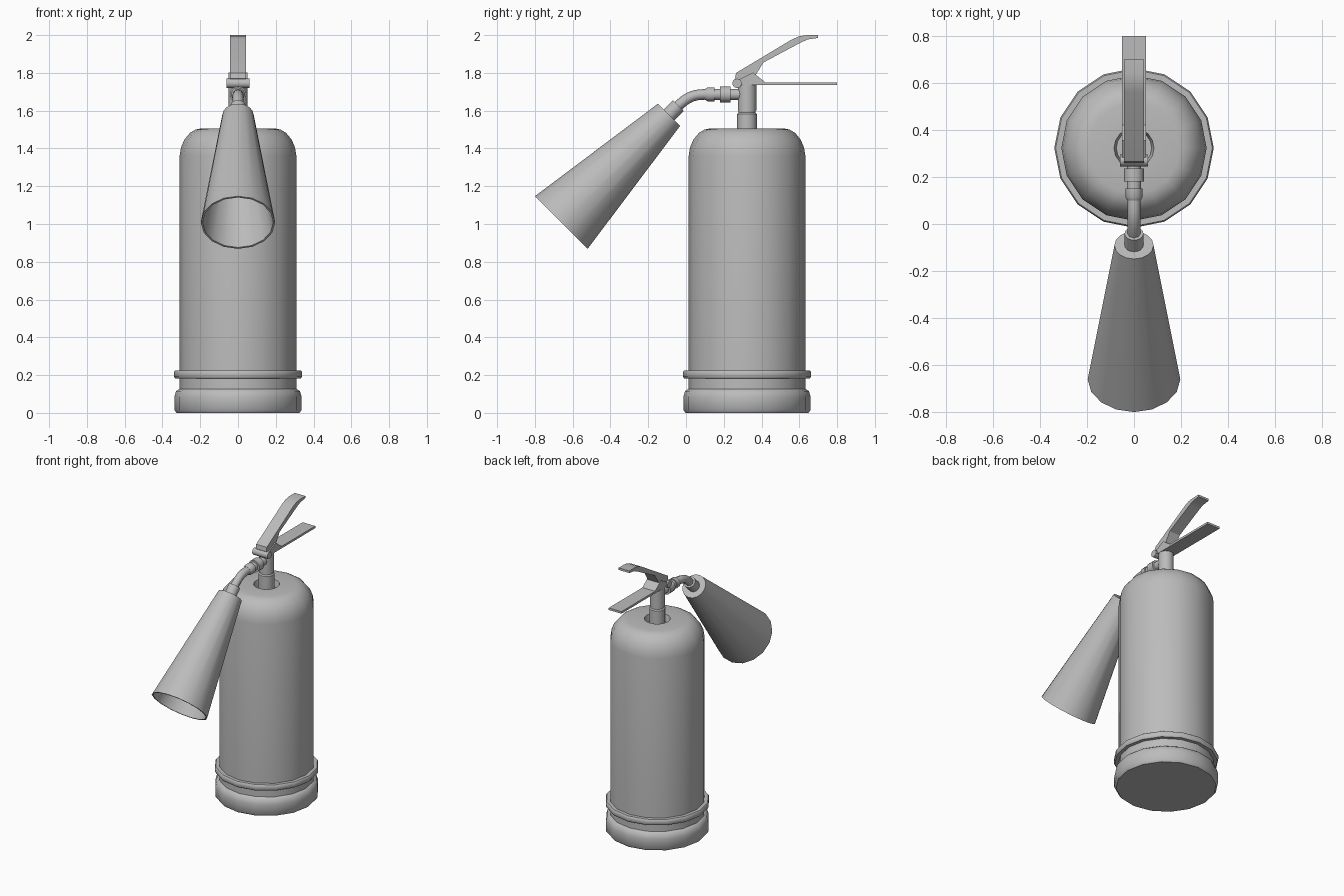
import bpy, bmesh, math
from mathutils import Vector

if "Cube" in bpy.data.objects:
    bpy.data.objects.remove(bpy.data.objects["Cube"])

grey = bpy.data.materials.new("plain grey")
grey.diffuse_color = (0.5, 0.5, 0.5, 1)
grey.use_nodes = True
grey.node_tree.nodes["Principled BSDF"].inputs["Base Color"].default_value = grey.diffuse_color
CY = 0.323  # y of the tank axis


def finish(name, bm, angle=40):
    bmesh.ops.recalc_face_normals(bm, faces=bm.faces)
    me = bpy.data.meshes.new(name)
    bm.to_mesh(me)
    bm.free()
    ob = bpy.data.objects.new(name, me)
    bpy.context.collection.objects.link(ob)
    me.materials.append(grey)
    bpy.ops.object.select_all(action='DESELECT')
    ob.select_set(True)
    bpy.context.view_layer.objects.active = ob
    bpy.ops.object.shade_smooth_by_angle(angle=math.radians(angle))
    return ob


def lathe(name, profile, origin, axis=(0, 0, 1), sides=16):
    """Revolve (radius, height) points around an axis and cap both ends."""
    bm = bmesh.new()
    rot = Vector((0, 0, 1)).rotation_difference(Vector(axis)).to_matrix()
    rings = []
    for r, h in profile:
        rings.append([bm.verts.new(Vector(origin) + rot @ Vector(
            (r * math.cos(math.tau * i / sides), r * math.sin(math.tau * i / sides), h)))
            for i in range(sides)])
    for a, b in zip(rings, rings[1:]):
        for i in range(sides):
            j = (i + 1) % sides
            bm.faces.new((a[i], a[j], b[j], b[i]))
    bm.faces.new(rings[0])
    bm.faces.new(rings[-1])
    return finish(name, bm)


def plate(name, outline, half_width):
    """Extrude a (y, z) outline across x."""
    bm = bmesh.new()
    face = bm.faces.new([bm.verts.new((-half_width, y, z)) for y, z in outline])
    new = bmesh.ops.extrude_face_region(bm, geom=[face])["geom"]
    bmesh.ops.translate(bm, vec=(2 * half_width, 0, 0),
                        verts=[v for v in new if isinstance(v, bmesh.types.BMVert)])
    return finish(name, bm, 25)


# Tank with rounded shoulder and recessed neck opening
lathe("tank", [(0.309, 0.08), (0.309, 1.36), (0.302, 1.405), (0.284, 1.447),
               (0.255, 1.482), (0.225, 1.5), (0.195, 1.506), (0.085, 1.506),
               (0.075, 1.46)], (0, CY, 0))
# Foot and band around the bottom
lathe("foot", [(0.325, 0), (0.337, 0.015), (0.337, 0.085), (0.328, 0.115),
               (0.305, 0.13)], (0, CY, 0))
lathe("band", [(0.3, 0.183), (0.333, 0.183), (0.339, 0.191), (0.339, 0.216),
               (0.333, 0.224), (0.3, 0.224)], (0, CY, 0))
# Neck and valve body
lathe("neck", [(0.052, 1.44), (0.052, 1.582), (0.045, 1.59), (0.045, 1.6),
               (0.049, 1.6), (0.049, 1.74)], (0, CY, 0))

# Handles and their hinge
plate("lower_handle", [(0.275, 1.735), (0.262, 1.755), (0.355, 1.802), (0.42, 1.75),
                       (0.8, 1.75), (0.8, 1.735)], 0.05)
plate("upper_lever", [(0.275, 1.755), (0.26, 1.77), (0.265, 1.8), (0.56, 1.977),
                      (0.6, 1.994), (0.64, 2.0), (0.7, 2.0), (0.7, 1.985),
                      (0.645, 1.977), (0.61, 1.962), (0.41, 1.855), (0.365, 1.782),
                      (0.35, 1.79)], 0.042)
lathe("hinge_pin", [(0.025, -0.06), (0.025, 0.06)], (0, 0.27, 1.745), (1, 0, 0), 12)

# Hose fittings between the valve and the hose
lathe("hose_fitting", [(0.028, 0.1), (0.037, 0.115), (0.037, 0.15), (0.03, 0.15),
                       (0.03, 0.18), (0.043, 0.18), (0.043, 0.235), (0.03, 0.235),
                       (0.03, 0.3)], (0, 0, 1.686), (0, 1, 0), 12)

# Bent hose
curve = bpy.data.curves.new("hose_path", 'CURVE')
curve.dimensions = '3D'
curve.bevel_depth = 0.028
curve.bevel_resolution = 2
curve.resolution_u = 8
spline = curve.splines.new('BEZIER')
spline.bezier_points.add(1)
for p, co, left, right in zip(
        spline.bezier_points,
        [(0, 0.13, 1.686), (0, -0.06, 1.608)],
        [(0, 0.2, 1.686), (0, 0.02, 1.688)],
        [(0, 0.05, 1.686), (0, -0.1, 1.568)]):
    p.co, p.handle_left, p.handle_right = co, left, right
hose = bpy.data.objects.new("hose", curve)
bpy.context.collection.objects.link(hose)
curve.materials.append(grey)
hose.select_set(True)
bpy.context.view_layer.objects.active = hose
bpy.ops.object.convert(target='MESH')

# Hollow horn with collar
lathe("horn", [(0.04, -0.07), (0.04, 0), (0.083, 0), (0.197, 0.806), (0.187, 0.806),
               (0.074, 0.012)], (0, -0.09, 1.578), (0, -1, -1))
